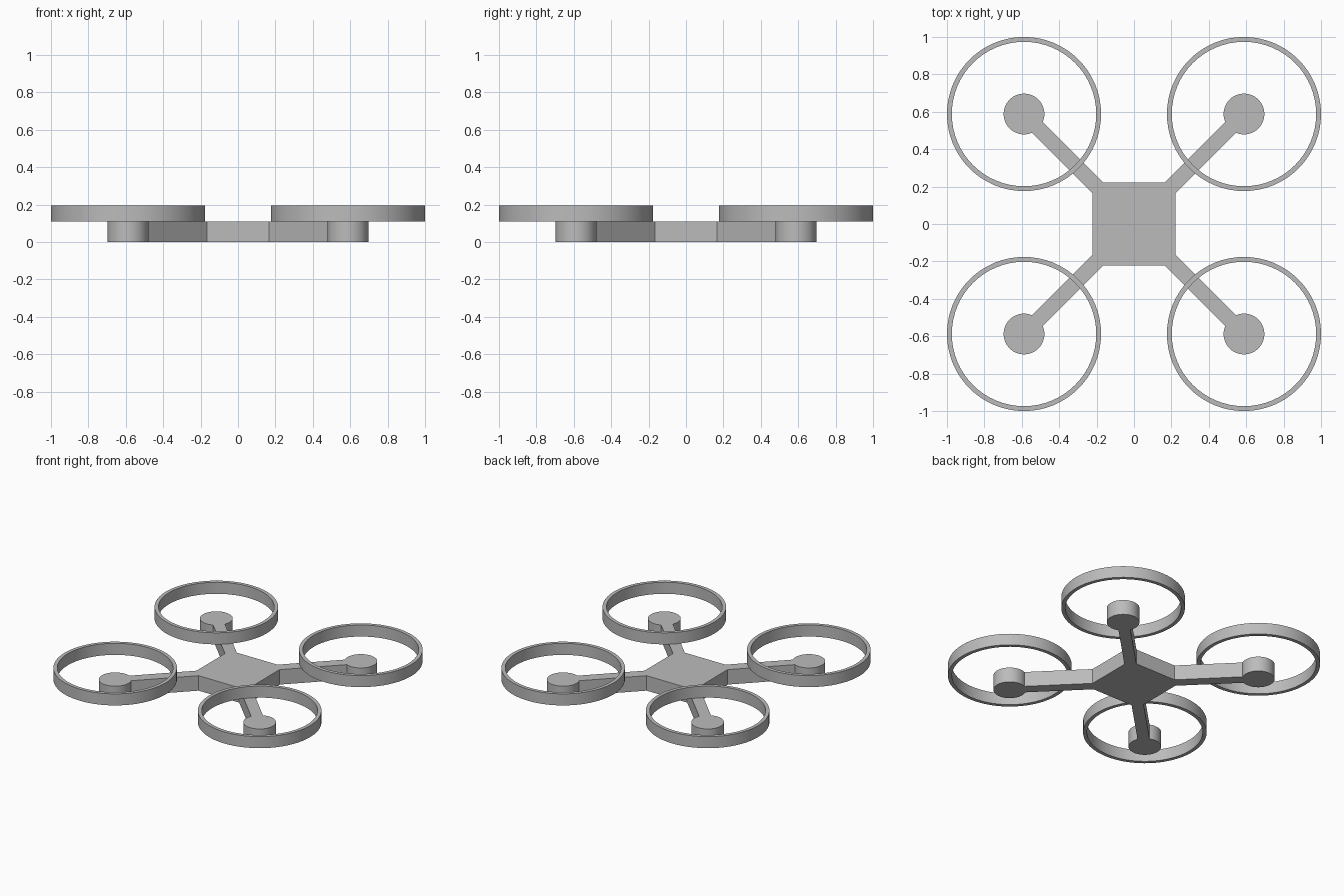
import bpy, bmesh, math
from mathutils import Matrix, Vector

if "Cube" in bpy.data.objects:
    bpy.data.objects.remove(bpy.data.objects["Cube"])

BODY = 0.222        # half width of the hub
HUB = 0.588         # motor centre offset on both axes
MOTOR_R = 0.109
ARM = 0.04          # half width of an arm
DECK = 0.11         # height of the frame
RING_OUT, RING_IN, RING_TOP = 0.412, 0.386, 0.195
SEGMENTS = 64

grey = bpy.data.materials.new("plain grey")
grey.use_nodes = True
grey.diffuse_color = (0.5, 0.5, 0.5, 1)
grey.node_tree.nodes["Principled BSDF"].inputs["Base Color"].default_value = (0.5, 0.5, 0.5, 1)


def finish(name, bm, smooth=False):
    bmesh.ops.recalc_face_normals(bm, faces=bm.faces)
    mesh = bpy.data.meshes.new(name)
    bm.to_mesh(mesh)
    bm.free()
    mesh.materials.append(grey)
    obj = bpy.data.objects.new(name, mesh)
    bpy.context.collection.objects.link(obj)
    if smooth:
        bpy.ops.object.select_all(action="DESELECT")
        obj.select_set(True)
        bpy.context.view_layer.objects.active = obj
        bpy.ops.object.shade_smooth_by_angle(angle=math.radians(30))
    return obj


def prism(name, outline, height, smooth=False):
    bm = bmesh.new()
    base = bm.faces.new([bm.verts.new((x, y, 0)) for x, y in outline])
    top = bmesh.ops.extrude_face_region(bm, geom=[base], use_keep_orig=True)["geom"]
    bmesh.ops.translate(bm, vec=(0, 0, height), verts=[v for v in top if isinstance(v, bmesh.types.BMVert)])
    return finish(name, bm, smooth)


def circle(cx, cy, r):
    turns = [math.tau * i / SEGMENTS for i in range(SEGMENTS)]
    return [(cx + r * math.cos(a), cy + r * math.sin(a)) for a in turns]


def ring(name, cx, cy):
    # rectangular section spun round the motor axis
    bm = bmesh.new()
    section = [(RING_IN, DECK), (RING_OUT, DECK), (RING_OUT, RING_TOP), (RING_IN, RING_TOP)]
    verts = [bm.verts.new((cx + r, cy, z)) for r, z in section]
    edges = [bm.edges.new((verts[i - 1], verts[i])) for i in range(4)]
    bmesh.ops.spin(bm, geom=verts + edges, cent=(cx, cy, 0), axis=(0, 0, 1),
                   angle=math.tau, steps=SEGMENTS)
    bmesh.ops.remove_doubles(bm, verts=bm.verts, dist=0.0001)
    return finish(name, bm, True)


# Central hub
prism("body", [(-BODY, -BODY), (BODY, -BODY), (BODY, BODY), (-BODY, BODY)], DECK)

# Arm along the diagonal, notched to fit the hub corner, ending at the motor wall
notch = BODY - ARM * math.sqrt(2)
corner = BODY * math.sqrt(2)
end = HUB * math.sqrt(2) - math.sqrt(MOTOR_R ** 2 - ARM ** 2)
arm_outline = [(corner, 0), (corner - ARM, -ARM), (end, -ARM), (end, ARM), (corner - ARM, ARM)]

corners = {"back_left": (1, 1), "back_right": (-1, 1), "front_right": (-1, -1), "front_left": (1, -1)}
for place, (sx, sy) in corners.items():
    turn = Matrix.Rotation(math.atan2(sy, sx), 2)
    prism(place + "_arm", [tuple(turn @ Vector(p)) for p in arm_outline], DECK)
    prism(place + "_motor", circle(sx * HUB, sy * HUB, MOTOR_R), DECK, True)
    ring(place + "_propeller_guard", sx * HUB, sy * HUB)
